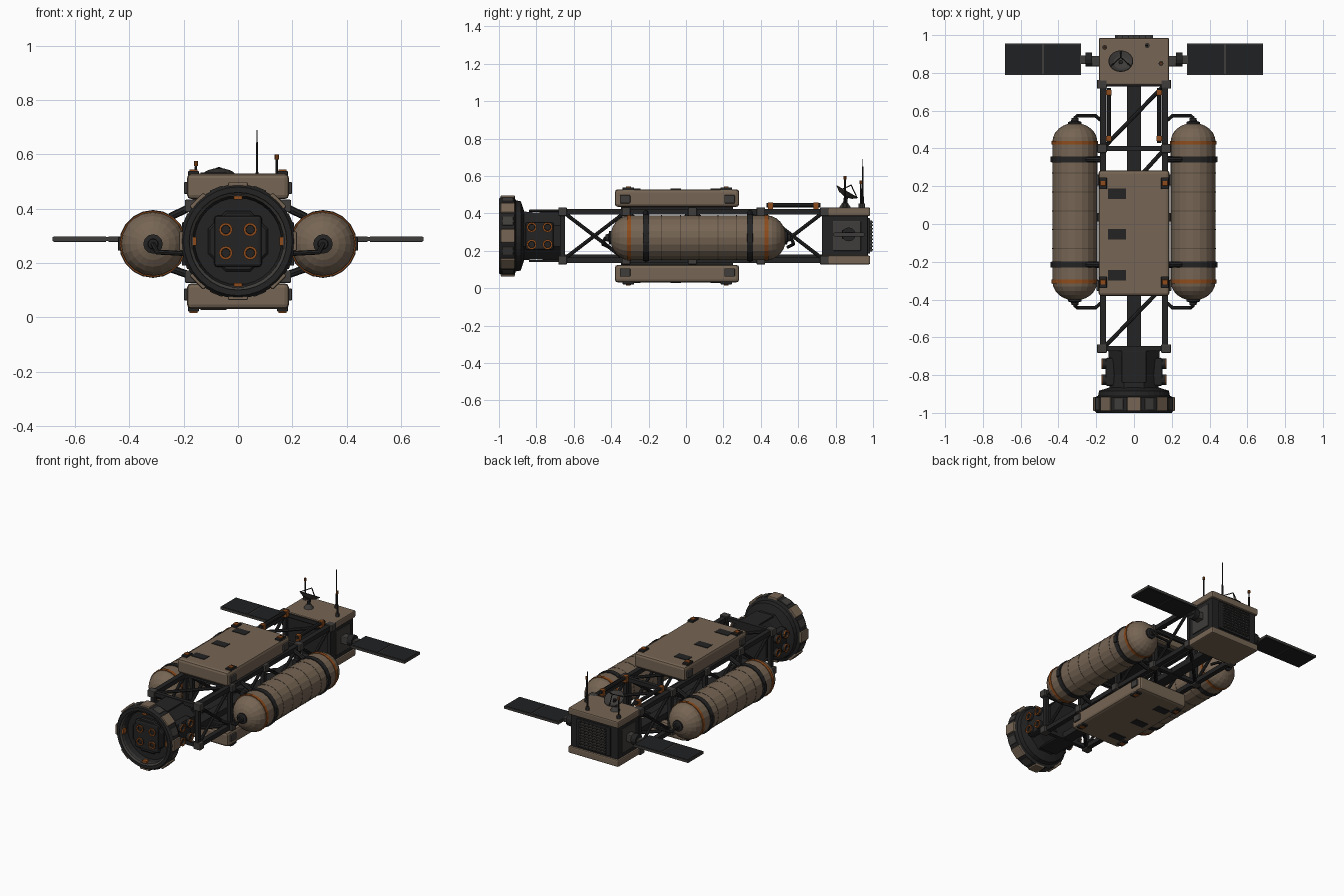
import bpy, bmesh, math
from mathutils import Matrix, Vector

if "Cube" in bpy.data.objects:
    bpy.data.objects.remove(bpy.data.objects["Cube"])


def material(name, rgb):
    m = bpy.data.materials.new(name)
    m.use_nodes = True
    m.diffuse_color = (*rgb, 1)
    m.node_tree.nodes["Principled BSDF"].inputs["Base Color"].default_value = (*rgb, 1)
    return m


TAN = material("tan", (0.18, 0.13, 0.088))
SEAM = material("dark tan", (0.10, 0.072, 0.05))
BLACK = material("black", (0.017, 0.017, 0.017))
GREY = material("grey", (0.05, 0.047, 0.043))
ORANGE = material("orange", (0.27, 0.072, 0.012))
CELL = material("solar cell", (0.014, 0.015, 0.016))
CZ = 0.28  # height of the long axis


def finish(name, bm, mat):
    bmesh.ops.recalc_face_normals(bm, faces=bm.faces)
    me = bpy.data.meshes.new(name)
    bm.to_mesh(me)
    bm.free()
    me.materials.append(mat)
    ob = bpy.data.objects.new(name, me)
    bpy.context.collection.objects.link(ob)
    return ob


def box(name, loc, size, mat, bevel=0.0, rot=Matrix()):
    bm = bmesh.new()
    bmesh.ops.create_cube(bm, size=1, matrix=Matrix.Diagonal((*size, 1)))
    if bevel:
        bmesh.ops.bevel(bm, geom=bm.edges[:], offset=bevel, segments=2, profile=0.5, affect='EDGES')
    bm.transform(rot @ Matrix.Translation(loc) if rot != Matrix() else Matrix.Translation(loc))
    return finish(name, bm, mat)


def pipe(name, points, r, mat, sides=8, r_end=None):
    """Straight rods through the points, with balls at the bends."""
    bm = bmesh.new()
    pts = [Vector(p) for p in points]
    for a, b in zip(pts, pts[1:]):
        d = b - a
        m = Matrix.Translation((a + b) / 2) @ d.to_track_quat('Z', 'Y').to_matrix().to_4x4()
        bmesh.ops.create_cone(bm, cap_ends=True, segments=sides, radius1=r,
                              radius2=r if r_end is None else r_end, depth=d.length, matrix=m)
    for p in pts[1:-1]:
        bmesh.ops.create_icosphere(bm, subdivisions=2, radius=r, matrix=Matrix.Translation(p))
    return finish(name, bm, mat)


def lathe(name, profile, mat, loc=(0, 0, 0), rot=Matrix(), sides=20, phase=0.0, closed=False):
    """Turn (radius, y) points around the y axis, then place."""
    bm = bmesh.new()
    turn = [2 * math.pi * (k + phase) / sides for k in range(sides)]
    rings = [[bm.verts.new((r * math.cos(t), y, r * math.sin(t))) for t in turn] for r, y in profile]
    pairs = list(zip(rings, rings[1:]))
    if closed:
        pairs.append((rings[-1], rings[0]))
    else:
        bm.faces.new(rings[0])
        bm.faces.new(rings[-1])
    for a, b in pairs:
        for k in range(sides):
            n = (k + 1) % sides
            bm.faces.new((a[k], a[n], b[n], b[k]))
    bm.transform(Matrix.Translation(loc) @ rot)
    return finish(name, bm, mat)


def band(name, r, y, width, mat, loc, sides=20):
    lathe(name, [(r, y - width / 2), (r, y + width / 2)], mat, loc, sides=sides)


def port(name, loc, rot=Matrix(), r=0.025):
    """Short nozzle facing -y before rotation, with an orange lip."""
    lathe(name + "_body", [(r, 0.03), (r, 0), (r * 0.65, 0), (r * 0.6, 0.01)], BLACK, loc, rot, 16)
    lathe(name + "_lip", [(r * 0.66, -0.004), (r, -0.004), (r, 0.004), (r * 0.66, 0.004)],
          ORANGE, loc, rot, 16, closed=True)


# Docking ring
axis = (0, 0, CZ)
lathe("docking_ring", [(0.13, -0.865), (0.185, -0.883), (0.19, -0.91), (0.21, -0.918), (0.21, -0.985),
      (0.2, -1.0), (0.18, -1.0), (0.17, -0.98), (0.16, -0.94)], BLACK, axis, sides=32)
lathe("ring_lip", [(0.168, -0.992), (0.178, -1.0), (0.178, -0.98), (0.168, -0.975)],
      GREY, axis, sides=32, closed=True)
for k in range(8):
    turn = Matrix.Translation(axis) @ Matrix.Rotation(k * math.pi / 4, 4, 'Y')
    box("ring_plate", (0, -0.953, 0.206), (0.072, 0.075, 0.022), TAN, 0.005, turn)
    turn = turn @ Matrix.Rotation(math.pi / 8, 4, 'Y')
    box("ring_block", (0, -0.953, 0.204), (0.05, 0.06, 0.016), GREY, 0.004, turn)
    if k % 2 == 0:
        turn = Matrix.Translation(axis) @ Matrix.Rotation(k * math.pi / 4, 4, 'Y')
        box("ring_latch", (0, -0.975, 0.172), (0.06, 0.04, 0.016), GREY, 0.004, turn)
        box("ring_marker", (0, -0.98, 0.16), (0.032, 0.03, 0.014), ORANGE, 0.002, turn)
lathe("hatch_plate", [(0.12, -0.93), (0.12, -0.955), (0.112, -0.962)], BLACK, axis, sides=8, phase=0.5)
box("hatch_panel", (0, -0.955, CZ), (0.175, 0.03, 0.19), BLACK, 0.012)
for sx in (-1, 1):
    for sz in (-1, 1):
        port("hatch_port", (sx * 0.045, -0.977, CZ + sz * 0.043))

# Tapered neck with side thrusters
lathe("neck", [(0.142, -0.88), (0.135, -0.8), (0.15, -0.65)], BLACK, axis, sides=8, phase=0.5)
for s in (-1, 1):
    box("neck_panel", (0, -0.755, CZ + s * 0.134), (0.13, 0.17, 0.012), BLACK, 0.004)
    box("thruster_mount", (s * 0.125, -0.783, CZ), (0.05, 0.15, 0.15), BLACK, 0.01)
    for y in (-0.825, -0.74):
        for z in (-0.046, 0.046):
            port("thruster", (s * 0.168, y, CZ + z), Matrix.Rotation(s * math.pi / 2, 4, 'Z'), 0.027)

# Truss
FRAMES = (-0.66, -0.32, 0.035, 0.40, 0.74)
TX, TOP, LOW = 0.165, 0.41, 0.15
for z in (TOP, LOW):
    for s in (-1, 1):
        box("longeron", (s * TX, 0.04, z), (0.032, 1.4, 0.03), BLACK)
    for y in FRAMES:
        box("cross_beam", (0, y, z), (2 * TX, 0.026, 0.026), BLACK)
    for a, b in zip(FRAMES, FRAMES[1:]):
        pipe("flat_brace", [(-TX, a, z), (TX, b, z)], 0.011, BLACK)
for s in (-1, 1):
    for y in FRAMES:
        box("post", (s * TX, y, CZ), (0.026, 0.026, 0.26), BLACK)
        for z in (TOP, LOW):
            box("node", (s * 0.17, y, z), (0.052, 0.046, 0.046), GREY, 0.005)
    for a, b in zip(FRAMES, FRAMES[1:]):
        pipe("side_brace", [(s * TX, a, LOW), (s * TX, b, TOP)], 0.01, BLACK)
        pipe("side_brace", [(s * TX, a, TOP), (s * TX, b, LOW)], 0.01, BLACK)
    # Handrails on the rear bay
    pipe("handrail", [(s * 0.133, 0.43, 0.445), (s * 0.133, 0.72, 0.445)], 0.012, BLACK)
    for y in (0.452, 0.695):
        box("handrail_post", (s * 0.133, y, 0.436), (0.03, 0.028, 0.044), ORANGE, 0.003)
box("spine", (0, 0.04, 0.16), (0.072, 1.4, 0.04), BLACK)

# Cargo pods, top and bottom
for s in (-1, 1):
    def up(h):
        return CZ + s * h
    box("cargo_pod", (0, -0.048, up(0.202)), (0.376, 0.665, 0.094), TAN, 0.016)
    box("pod_cradle", (0, -0.048, up(0.148)), (0.3, 0.6, 0.022), BLACK)
    for y in (0.16, -0.055, -0.272):
        box("pod_patch", (-0.09, y, up(0.25)), (0.096, 0.056, 0.005), BLACK)
    for sx in (-1, 1):
        for y in (0.215, -0.308):
            box("pod_clamp", (sx * 0.164, y, up(0.251)), (0.04, 0.062, 0.016), BLACK, 0.003)
            box("clamp_bar", (sx * 0.164, y, up(0.259)), (0.03, 0.026, 0.012), ORANGE, 0.002)
            box("side_clamp", (sx * 0.19, y + 0.018 * (1 if y > 0 else -1), up(0.196)),
                (0.018, 0.056, 0.044), GREY, 0.004)

# Tanks
ARC = [math.radians(a) for a in (0, 15, 30, 45, 60, 74)]
dome = [(0.119 * math.cos(a), 0.1 * math.sin(a)) for a in ARC]
for s in (-1, 1):
    at = (s * 0.313, 0, 0.27)
    lathe("tank", [(r, -0.305 - h) for r, h in reversed(dome)] + [(r, 0.435 + h) for r, h in dome], TAN, at)
    for y in (-0.13, -0.03, 0.07, 0.17, 0.27):
        band("tank_seam", 0.1203, y, 0.005, SEAM, at)
    for y in (-0.305, 0.43):
        band("tank_stripe", 0.1225, y, 0.02, ORANGE, at)
    for y in (-0.215, 0.342):
        band("tank_strap", 0.125, y, 0.032, BLACK, at)
        box("strap_clasp", (s * 0.435, y, 0.27), (0.014, 0.03, 0.05), BLACK, 0.003)
        box("tank_saddle", (s * 0.192, y, 0.27), (0.03, 0.034, 0.16), BLACK, 0.004)
        for z, dz in ((TOP, -0.04), (LOW, 0.03)):
            pipe("tank_strut", [(s * TX, y, z), (s * 0.25, y, z + dz)], 0.014, BLACK)
    for end, sign in ((-0.4, -1), (0.53, 1)):
        lathe("tank_cap", [(0.036, end - sign * 0.01), (0.036, end + sign * 0.01),
              (0.02, end + sign * 0.015), (0.018, end + sign * 0.03)], BLACK, at, sides=12)
        y = end + sign * 0.044
        pipe("feed_pipe", [(s * 0.313, end, 0.27), (s * 0.313, y - sign * 0.012, 0.268),
             (s * 0.298, y, 0.24), (s * 0.205, y, 0.235), (s * 0.17, y - sign * 0.03, 0.22)], 0.009, BLACK)

# Equipment bay at the rear
box("bay_core", (0, 0.86, CZ), (0.35, 0.225, 0.25), BLACK, 0.006)
for z in (0.409, 0.151):
    box("bay_slab", (0, 0.86, z), (0.372, 0.25, 0.046), TAN, 0.008)
box("grille_frame", (0, 0.976, CZ), (0.25, 0.016, 0.19), BLACK, 0.004)
for k in range(9):
    box("grille_slat", (0, 0.99, 0.206 + k * 0.0185), (0.2, 0.02, 0.008), GREY)
for k in range(7):
    box("grille_bar", (-0.09 + k * 0.03, 0.987, CZ), (0.006, 0.014, 0.165), BLACK)

# Solar wings
for s in (-1, 1):
    box("bay_side_panel", (s * 0.176, 0.86, CZ), (0.012, 0.15, 0.16), GREY, 0.004)
    box("wing_mount", (s * 0.2, 0.862, 0.288), (0.05, 0.056, 0.05), GREY, 0.006)
    pipe("wing_hinge", [(s * 0.222, 0.87, 0.288), (s * 0.258, 0.87, 0.288)], 0.037, BLACK, 12)
    box("wing_arm", (s * 0.265, 0.87, 0.288), (0.04, 0.045, 0.025), GREY)
    for x in (0.381, 0.583):
        box("wing_frame", (s * x, 0.872, 0.288), (0.202, 0.166, 0.016), GREY)
        for z in (-0.008, 0.008):
            box("wing_cells", (s * x, 0.872, 0.288 + z), (0.192, 0.156, 0.004), CELL)

# Dish
hub = Vector((-0.07, 0.858, 0.508))
tilt = Matrix.Rotation(math.radians(60), 4, 'X')
lathe("dish", [(0.006, -0.02), (0.04, -0.012), (0.066, 0.008), (0.063, 0.011), (0.038, -0.007),
      (0.004, -0.014)], GREY, hub, tilt)
focus = hub + tilt @ Vector((0, 0.05, 0))
for k in range(3):
    a = math.radians(30 + 120 * k)
    pipe("dish_strut", [hub + tilt @ Vector((0.06 * math.cos(a), 0.008, 0.06 * math.sin(a))), focus], 0.003, BLACK)
pipe("dish_base", [(-0.07, 0.85, 0.43), (-0.07, 0.85, 0.458)], 0.032, GREY, 12, 0.014)
pipe("dish_stem", [(-0.07, 0.85, 0.45), hub], 0.011, BLACK)

# Antennas
for x, y, tip, lamp in ((0.07, 0.945, 0.69, False), (-0.155, 0.935, 0.575, True), (0.143, 0.85, 0.6, True)):
    pipe("antenna_base", [(x, y, 0.43), (x, y, 0.452)], 0.013, GREY)
    pipe("antenna_mast", [(x, y, 0.45), (x, y, tip)], 0.006, BLACK, 8, 0.004 if lamp else 0.002)
    if lamp:
        pipe("antenna_lamp", [(x, y, tip - 0.018), (x, y, tip)], 0.008, ORANGE)
